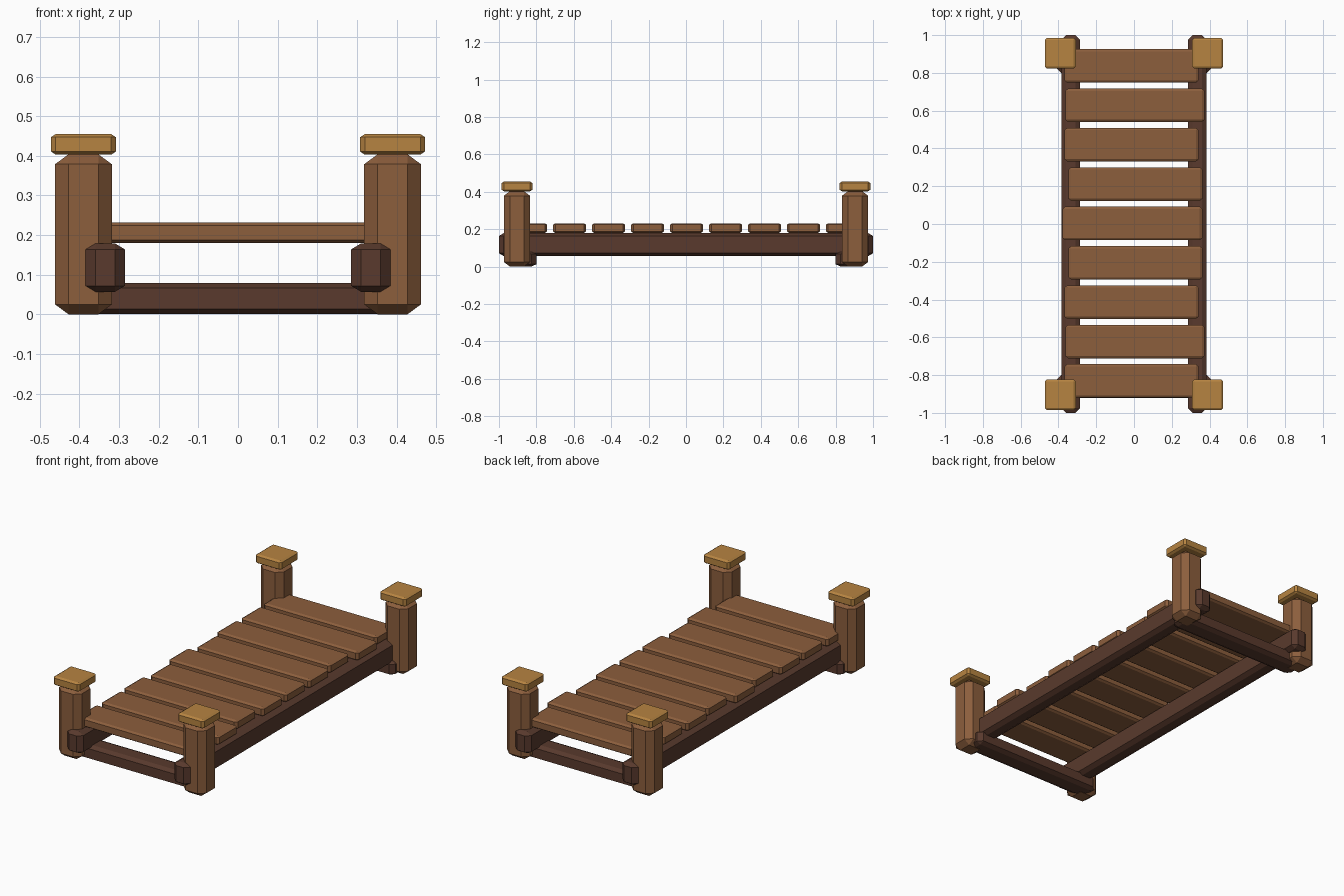
import bpy, bmesh
from itertools import product

if "Cube" in bpy.data.objects:
    bpy.data.objects.remove(bpy.data.objects["Cube"])


def material(name, rgb):
    m = bpy.data.materials.new(name)
    m.diffuse_color = (*rgb, 1.0)
    m.use_nodes = True
    m.node_tree.nodes["Principled BSDF"].inputs["Base Color"].default_value = m.diffuse_color
    return m


WOOD = material("mid brown wood", (0.262, 0.112, 0.046))
DARK = material("dark brown wood", (0.100, 0.042, 0.026))
GOLD = material("golden wood", (0.470, 0.230, 0.053))


def chamfered_box(name, centre, half, cut, mat):
    """Box with flat chamfers; cut gives the chamfer width along each axis."""
    bm = bmesh.new()
    for signs in product((-1, 1), repeat=3):
        for axis in range(3):
            # corner point that stays on the outer face of one axis only
            bm.verts.new([signs[i] * (half[i] - (0 if i == axis else cut[i]))
                          for i in range(3)])
    bmesh.ops.convex_hull(bm, input=bm.verts[:])
    bmesh.ops.dissolve_limit(bm, angle_limit=0.01, verts=bm.verts[:], edges=bm.edges[:])
    bmesh.ops.recalc_face_normals(bm, faces=bm.faces[:])
    mesh = bpy.data.meshes.new(name)
    bm.to_mesh(mesh)
    bm.free()
    mesh.materials.append(mat)
    ob = bpy.data.objects.new(name, mesh)
    ob.location = centre
    bpy.context.collection.objects.link(ob)
    return ob


# Corner posts with caps
for sx, sy in product((-1, 1), repeat=2):
    tag = ("front" if sy < 0 else "back") + ("_left" if sx < 0 else "_right")
    x, y = sx * 0.39, sy * 0.904
    chamfered_box(tag + "_post", (x, y, 0.202), (0.0715, 0.07, 0.202),
                  (0.034, 0.033, 0.025), WOOD)
    chamfered_box(tag + "_post_cap", (x, y, 0.429), (0.082, 0.082, 0.026),
                  (0.012, 0.012, 0.008), GOLD)

# Long side rails
for sx, tag in ((-1, "left"), (1, "right")):
    chamfered_box(tag + "_rail", (sx * 0.335, 0, 0.118), (0.0495, 1.0, 0.061),
                  (0.025, 0.025, 0.015), DARK)

# Cross beams near the ground at each end
for sy, tag in ((-1, "front"), (1, "back")):
    chamfered_box(tag + "_cross_beam", (0, sy * 0.86, 0.04), (0.41, 0.06, 0.039),
                  (0.025, 0.025, 0.012), DARK)

# Deck planks, slightly uneven in length: (centre x, half length)
PLANKS = [(-0.013, 0.355), (0.005, 0.368), (-0.013, 0.355), (0.008, 0.355),
          (-0.008, 0.37), (0.008, 0.355), (-0.013, 0.355), (0.005, 0.368),
          (-0.013, 0.355)]
for i, (x, half) in enumerate(PLANKS):
    chamfered_box(f"plank_{i + 1}", (x, 0.003 + (i - 4) * 0.2085, 0.206),
                  (half, 0.0885, 0.026), (0.014, 0.012, 0.008), WOOD)
